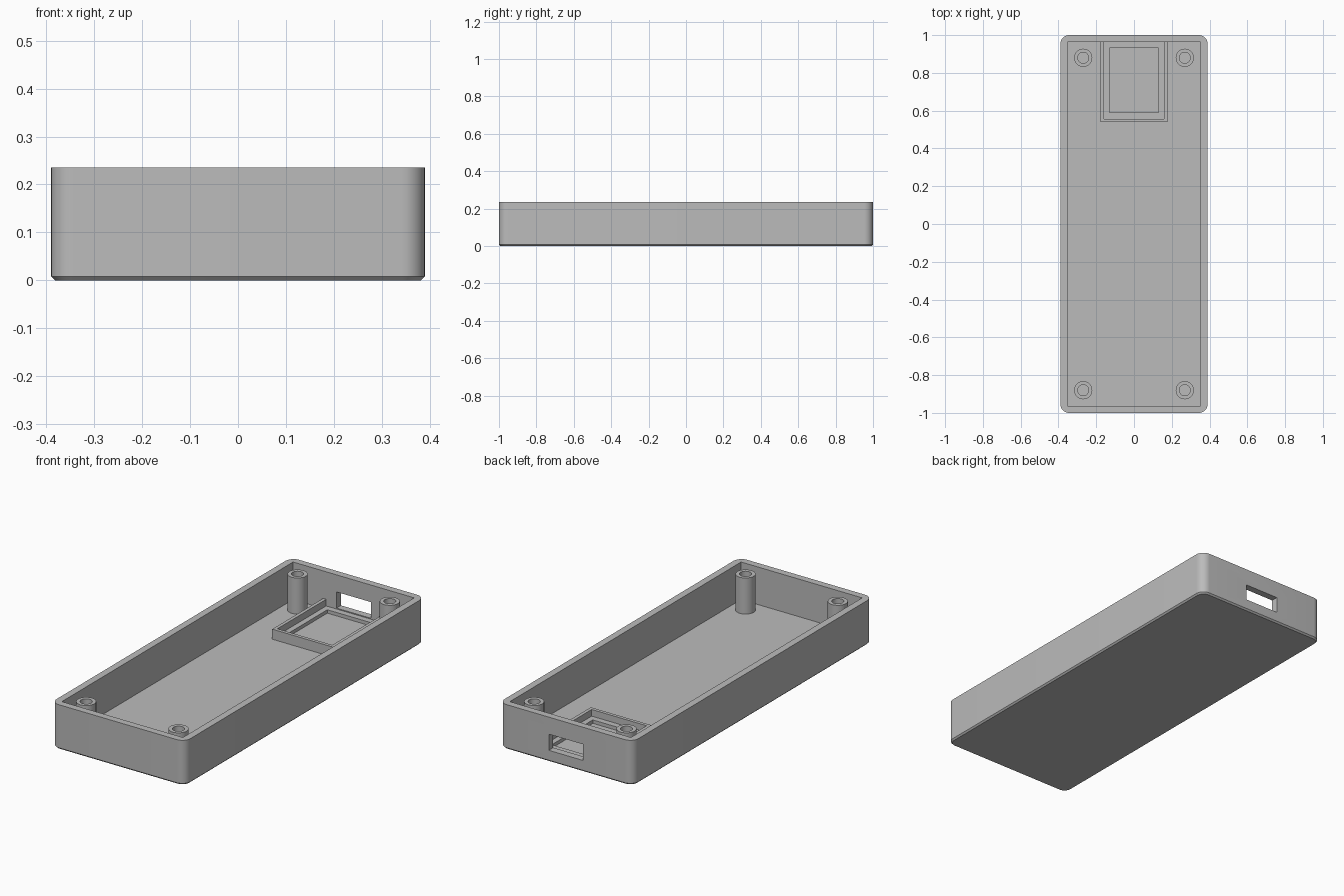
import bpy, bmesh, math
from mathutils import Vector

if "Cube" in bpy.data.objects:
    bpy.data.objects.remove(bpy.data.objects["Cube"], do_unlink=True)

W, L, H = 0.39, 1.0, 0.235      # half width, half length, height
IW, IL = 0.353, 0.963           # inner half sizes
FLOOR = 0.037
RADIUS, CHAMFER = 0.047, 0.008

grey = bpy.data.materials.new("plain grey plastic")
grey.use_nodes = True
grey.diffuse_color = (0.5, 0.5, 0.5, 1)
grey.node_tree.nodes["Principled BSDF"].inputs["Base Color"].default_value = (0.5, 0.5, 0.5, 1)


def make_object(name, bm):
    bmesh.ops.recalc_face_normals(bm, faces=bm.faces)
    mesh = bpy.data.meshes.new(name)
    bm.to_mesh(mesh)
    bm.free()
    mesh.materials.append(grey)
    obj = bpy.data.objects.new(name, mesh)
    bpy.context.collection.objects.link(obj)
    return obj


def box(name, low, high):
    low, high = Vector(low), Vector(high)
    bm = bmesh.new()
    bmesh.ops.create_cube(bm, size=1)
    for v in bm.verts:
        v.co = (low + high) / 2 + v.co * (high - low)
    return make_object(name, bm)


def activate(obj):
    bpy.ops.object.select_all(action='DESELECT')
    obj.select_set(True)
    bpy.context.view_layer.objects.active = obj


def cut(obj, low, high):
    cutter = box("cutter", low, high)
    cutter.hide_render = True
    mod = obj.modifiers.new("cut", 'BOOLEAN')
    mod.operation, mod.solver, mod.object = 'DIFFERENCE', 'EXACT', cutter
    activate(obj)
    bpy.ops.object.modifier_apply(modifier=mod.name)
    bpy.data.objects.remove(cutter, do_unlink=True)


def smooth(obj):
    activate(obj)
    bpy.ops.object.shade_smooth_by_angle(angle=math.radians(30))


def rounded_loop(bm, inset, z, steps=10):
    verts = []
    r = RADIUS - inset
    for corner, (sx, sy) in enumerate([(1, 1), (-1, 1), (-1, -1), (1, -1)]):
        for i in range(steps + 1):
            a = math.pi / 2 * (corner + i / steps)
            verts.append(bm.verts.new((sx * (W - RADIUS) + r * math.cos(a),
                                       sy * (L - RADIUS) + r * math.sin(a), z)))
    return verts


# Open tray: rounded outline, chamfered base, square cavity, port opening
bm = bmesh.new()
loops = [rounded_loop(bm, CHAMFER, 0), rounded_loop(bm, 0, CHAMFER), rounded_loop(bm, 0, H)]
bm.faces.new(loops[0])
bm.faces.new(loops[-1])
for lower, upper in zip(loops, loops[1:]):
    n = len(lower)
    for i in range(n):
        j = (i + 1) % n
        bm.faces.new((lower[i], lower[j], upper[j], upper[i]))
tray = make_object("tray_shell", bm)
cut(tray, (-IW, -IL, FLOOR), (IW, IL, H + 0.1))
cut(tray, (-0.1, 0.9, 0.06), (0.1, 1.1, 0.145))
smooth(tray)

# Board holder: three low walls around a ledge with a pocket
holder = box("board_holder", (-0.178, 0.539, 0.03), (0.178, 0.97, 0.09))
cut(holder, (-0.16, 0.557, 0.055), (0.16, 1.1, 0.2))
cut(holder, (-0.131, 0.589, 0), (0.131, 0.931, 0.2))


# Hollow screw posts in the four corners
def screw_post(name, x, y, segments=40):
    profile = [(0.048, 0.03), (0.048, 0.227), (0.029, 0.227), (0.029, FLOOR + 0.003)]
    bm = bmesh.new()
    rings = []
    for r, z in profile:
        rings.append([bm.verts.new((x + r * math.cos(math.tau * i / segments),
                                    y + r * math.sin(math.tau * i / segments), z))
                      for i in range(segments)])
    for a, b in zip(rings, rings[1:]):
        for i in range(segments):
            j = (i + 1) % segments
            bm.faces.new((a[i], a[j], b[j], b[i]))
    bm.faces.new(rings[0])
    bm.faces.new(rings[-1])
    smooth(make_object(name, bm))


for end, sy in (("front", -1), ("back", 1)):
    for side, sx in (("right", -1), ("left", 1)):
        screw_post(f"screw_post_{end}_{side}", sx * 0.269, sy * 0.88)
